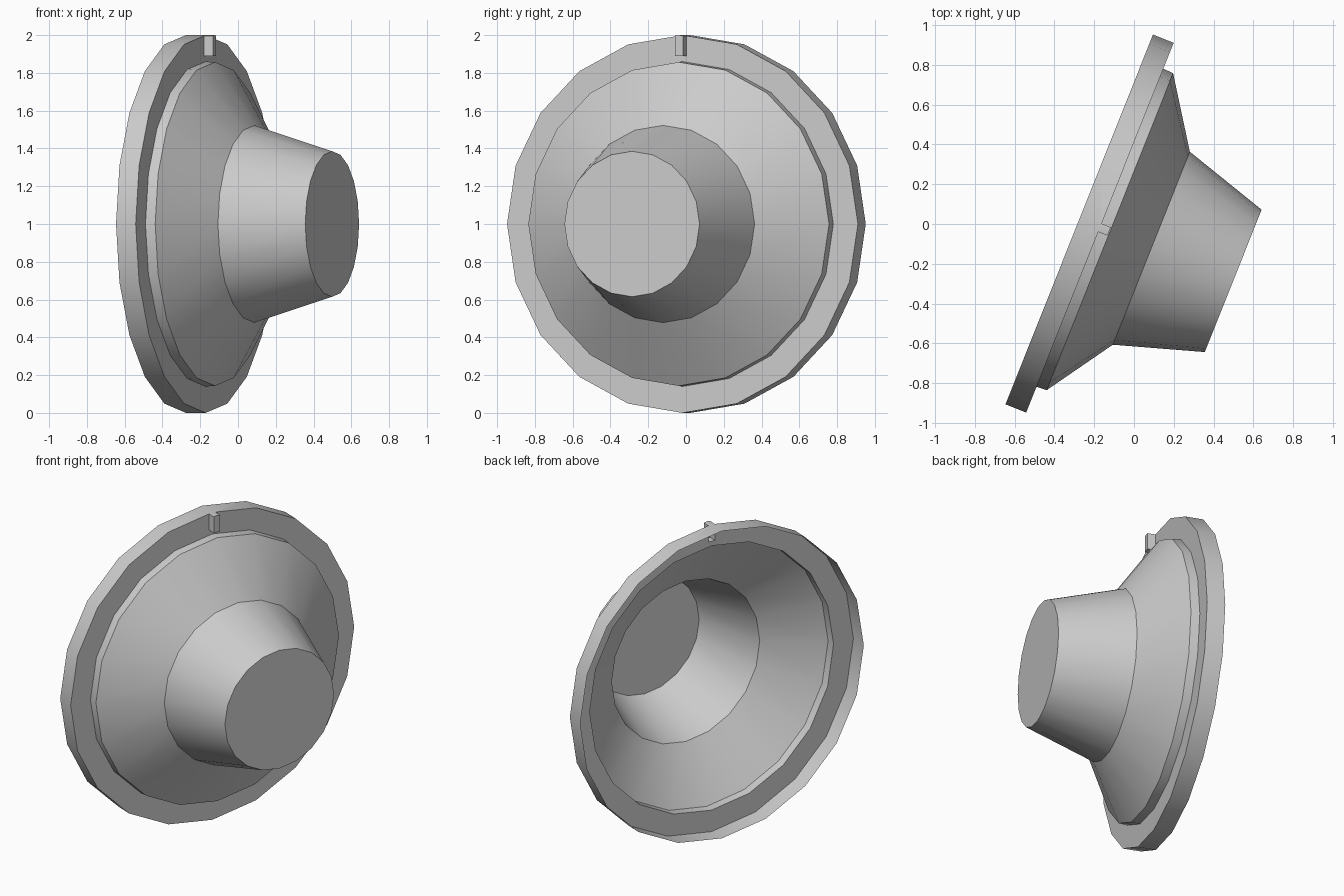
import bpy, bmesh
from math import sin, cos, radians, tau
from mathutils import Vector

cube = bpy.data.objects.get("Cube")
if cube:
    bpy.data.objects.remove(cube, do_unlink=True)

SIDES = 20
YAW = radians(-21.75)
ORIGIN = Vector((-0.03, -0.075, 1.0))

grey = bpy.data.materials.new("plain_grey")
grey.use_nodes = True
COLOUR = (0.6, 0.6, 0.6, 1)
grey.diffuse_color = COLOUR
grey.node_tree.nodes["Principled BSDF"].inputs["Base Color"].default_value = COLOUR


def revolve(profile, cap=False):
    """Spin (distance along x, radius) points about the local x axis."""
    bm = bmesh.new()
    rings = [[bm.verts.new((t, r * sin(tau * i / SIDES), r * cos(tau * i / SIDES)))
              for i in range(SIDES)] for t, r in profile]
    for a, b in zip(rings, rings[1:]):
        for i in range(SIDES):
            j = (i + 1) % SIDES
            bm.faces.new((a[i], a[j], b[j], b[i]))
    if cap:
        bm.faces.new(rings[-1])
    return bm


def finish(name, bm):
    bmesh.ops.recalc_face_normals(bm, faces=bm.faces)
    # Normals point outward, toward the closed end of the horn
    bm.faces.ensure_lookup_table()
    f = bm.faces[0]
    c = f.calc_center_median()
    if f.normal.dot(Vector((0, c.y, c.z))) < 0:
        bmesh.ops.reverse_faces(bm, faces=bm.faces)
    mesh = bpy.data.meshes.new(name)
    bm.to_mesh(mesh)
    bm.free()
    mesh.materials.append(grey)
    ob = bpy.data.objects.new(name, mesh)
    bpy.context.collection.objects.link(ob)
    ob.location = ORIGIN
    ob.rotation_euler.z = YAW
    bpy.ops.object.select_all(action="DESELECT")
    ob.select_set(True)
    bpy.context.view_layer.objects.active = ob
    bpy.ops.object.shade_smooth_by_angle(angle=radians(30))


# Open rim: outer wall and flat flange
FLANGE = -0.152
rim = revolve([(-0.264, 1.0), (FLANGE, 1.0), (FLANGE, 0.86)])


def flange_top():
    return [f for f in rim.faces if f.calc_center_median().z > 0.8
            and all(abs(v.co.x - FLANGE) < 1e-4 for v in f.verts)
            and all(abs(v.co.y) < 0.32 for v in f.verts)]


# Hollow key tab raised from the top of the flange
HALF = 0.0225
for co, no in (((0, HALF, 0), (0, 1, 0)), ((0, -HALF, 0), (0, 1, 0)),
               ((0, 0, 0.89), (0, 0, 1))):
    faces = flange_top()
    geom = set(faces)
    for f in faces:
        geom.update(f.edges)
        geom.update(f.verts)
    bmesh.ops.bisect_plane(rim, geom=list(geom), plane_co=co, plane_no=no)
tab = [f for f in rim.faces if abs(f.normal.x) >= 0
       and all(abs(v.co.x - FLANGE) < 1e-4 and abs(v.co.y) < HALF + 1e-4
               and v.co.z > 0.889 for v in f.verts)]
out = bmesh.ops.extrude_face_region(rim, geom=tab)
bmesh.ops.translate(rim, vec=(0.05, 0, 0),
                    verts=[g for g in out["geom"] if isinstance(g, bmesh.types.BMVert)])
stale = [f for f in tab if f.is_valid]
if stale:
    bmesh.ops.delete(rim, geom=stale, context="FACES_ONLY")
finish("rim", rim)

# Shallow bowl with a short lip, and the closed hub
finish("bowl", revolve([(FLANGE, 0.86), (-0.098, 0.857), (0.126, 0.522)]))
finish("hub", revolve([(0.126, 0.522), (0.569, 0.385)], cap=True))
